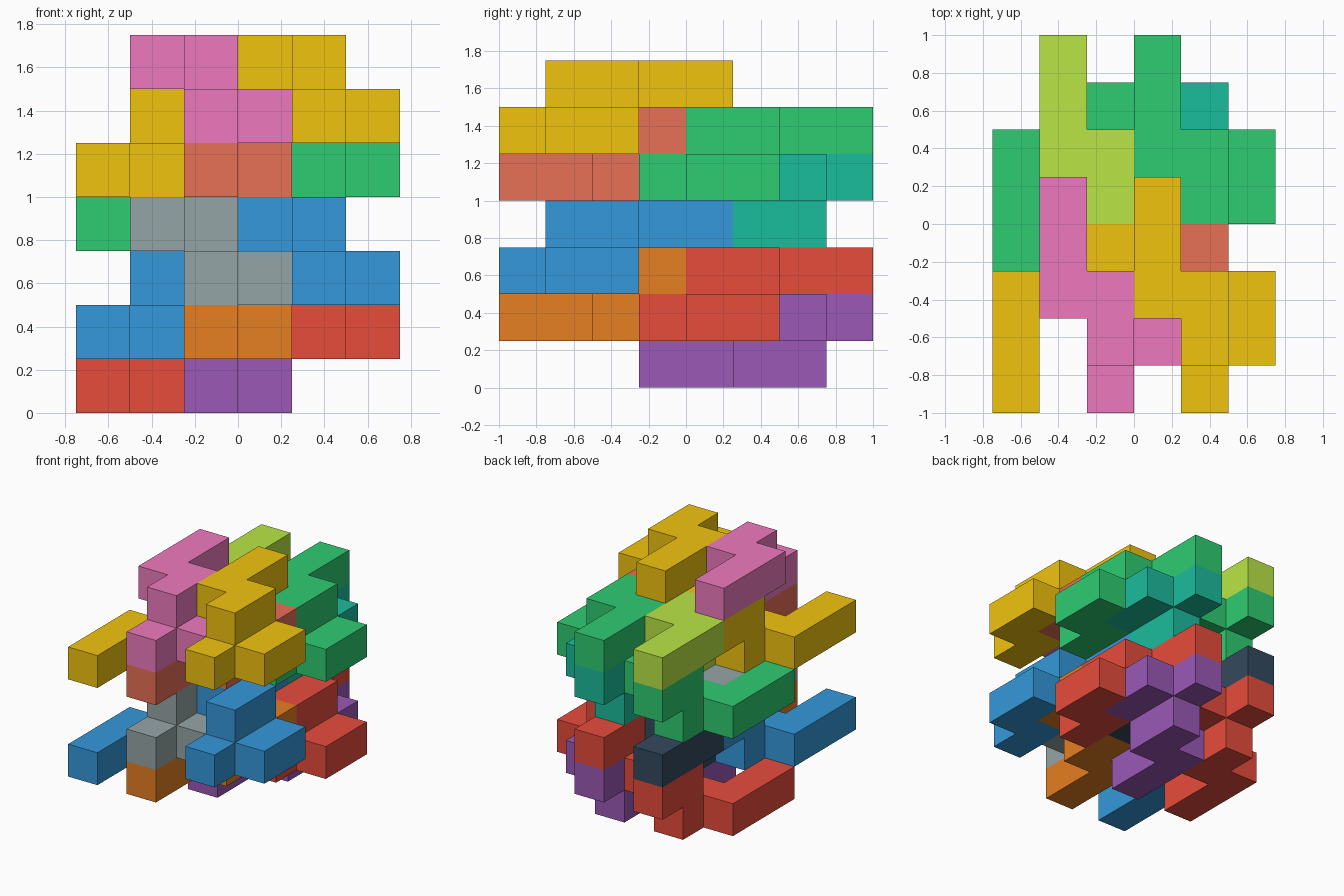
import bpy, bmesh
from mathutils import Matrix, Vector

if "Cube" in bpy.data.objects:
    bpy.data.objects.remove(bpy.data.objects["Cube"])

U = 0.25                              # cell size
ORIGIN = Vector((-0.75, -1.0, 0.0))   # corner of the cell grid

# One nine-cell interlocking block: five-cell zigzag on top, four-cell zigzag below
UPRIGHT = [(0, 1, 1), (0, 2, 1), (0, 3, 1), (1, 1, 1), (1, 0, 1),
           (1, -1, 0), (1, 0, 0), (2, 0, 0), (2, 1, 0)]
# The same block turned half a turn about x
FLIPPED = [(x, -y, 1 - z) for x, y, z in UPRIGHT]

COLOURS = {
    "red": (231, 76, 60), "purple": (155, 89, 182), "orange": (230, 126, 34),
    "blue": (52, 152, 219), "navy": (52, 73, 94), "grey": (149, 165, 166),
    "green": (46, 204, 113), "teal": (26, 188, 156), "coral": (231, 112, 86),
    "yellow": (241, 196, 15), "lime": (186, 230, 70), "pink": (238, 122, 190),
}


def linear(c):
    c /= 255
    return c / 12.92 if c <= 0.04045 else ((c + 0.055) / 1.055) ** 2.4


def material(name):
    mat = bpy.data.materials.get(name) or bpy.data.materials.new(name)
    mat.diffuse_color = [linear(c) for c in COLOURS[name]] + [1]
    mat.use_nodes = True
    mat.node_tree.nodes["Principled BSDF"].inputs["Base Color"].default_value = mat.diffuse_color
    return mat


def block(name, shape, offset, colour):
    """Join unit cubes into one clean shell."""
    bm = bmesh.new()
    for cell in shape:
        centre = ORIGIN + (Vector(cell) + Vector(offset) + Vector((0.5, 0.5, 0.5))) * U
        bmesh.ops.create_cube(bm, size=U, matrix=Matrix.Translation(centre))
    # Drop the face pairs shared by neighbouring cells
    groups = {}
    for f in bm.faces:
        key = tuple(round(c * 8) for c in f.calc_center_median())
        groups.setdefault(key, []).append(f)
    shared = [f for g in groups.values() if len(g) > 1 for f in g]
    bmesh.ops.delete(bm, geom=shared, context='FACES')
    bmesh.ops.remove_doubles(bm, verts=bm.verts, dist=1e-4)
    bmesh.ops.dissolve_limit(bm, angle_limit=0.01, verts=bm.verts, edges=bm.edges)
    mesh = bpy.data.meshes.new(name)
    bm.to_mesh(mesh)
    bm.free()
    mesh.materials.append(material(colour))
    bpy.context.collection.objects.link(bpy.data.objects.new(name, mesh))


# Block positions in one storey: shape, cell offset
LAYOUT = [
    ("back_left_base", FLIPPED, (0, 6, 0)), ("back_right_base", FLIPPED, (2, 6, 0)),
    ("front_left_base", FLIPPED, (0, 3, 1)), ("front_right_base", FLIPPED, (2, 3, 1)),
    ("back_left_cap", UPRIGHT, (1, 4, 1)), ("back_right_cap", UPRIGHT, (3, 4, 1)),
    ("front_left_cap", UPRIGHT, (1, 1, 2)), ("front_right_cap", UPRIGHT, (3, 1, 2)),
]
STOREYS = [
    ("lower", 0, ["red", "purple", "blue", "orange", "navy", "red", "grey", "blue"]),
    ("upper", 3, ["green", "teal", "yellow", "coral", "lime", "green", "pink", "yellow"]),
]

# Two identical storeys, the upper one nested three cells higher
for storey, lift, colours in STOREYS:
    for (part, shape, (x, y, z)), colour in zip(LAYOUT, colours):
        block(f"{storey}_{part}_block", shape, (x, y, z + lift), colour)
